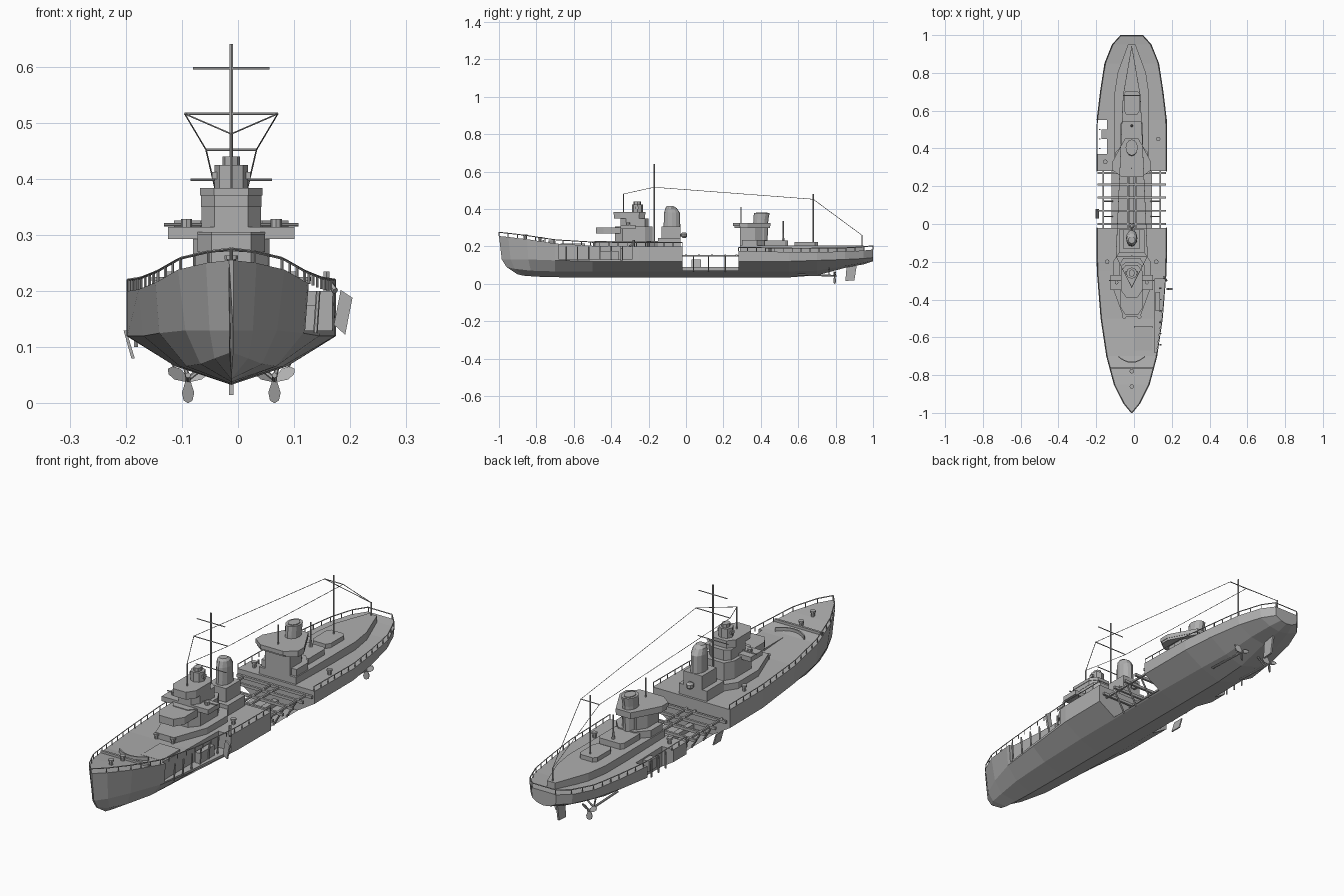
import bpy, bmesh, math
from mathutils import Vector, Matrix

if bpy.data.objects.get("Cube"):
    bpy.data.objects.remove(bpy.data.objects["Cube"])

CX = -0.012  # ship centreline
GREY = (0.43, 0.43, 0.43, 1)
mat = bpy.data.materials.new("ship grey")
mat.use_nodes = True
mat.diffuse_color = GREY
mat.node_tree.nodes["Principled BSDF"].inputs["Base Color"].default_value = GREY


def finish(name, bm):
    bmesh.ops.recalc_face_normals(bm, faces=bm.faces)
    mesh = bpy.data.meshes.new(name)
    bm.to_mesh(mesh)
    bm.free()
    mesh.materials.append(mat)
    ob = bpy.data.objects.new(name, mesh)
    ob.location.x = CX
    bpy.context.collection.objects.link(ob)
    return ob


def loft(name, rings):
    bm = bmesh.new()
    vs = [[bm.verts.new(p) for p in r] for r in rings]
    n = len(vs[0])
    for a, b in zip(vs, vs[1:]):
        for i in range(n):
            bm.faces.new((a[i], a[(i + 1) % n], b[(i + 1) % n], b[i]))
    bm.faces.new(vs[0][::-1])
    bm.faces.new(vs[-1])
    return finish(name, bm)


def house(name, half, z0, z1):
    """Prism from half an outline of (half width, y), mirrored across the centreline."""
    ring = half + [(-x, y) for x, y in reversed(half)]
    return loft(name, [[(x, y, z) for x, y in ring] for z in (z0, z1)])


def box(name, x0, x1, y0, y1, z0, z1):
    ring = [(x0, y0), (x1, y0), (x1, y1), (x0, y1)]
    return loft(name, [[(x, y, z) for x, y in ring] for z in (z0, z1)])


def oval(name, levels, n=12):
    """Stack of ellipses: (x, y, z, x radius, y radius)."""
    turn = [2 * math.pi * i / n for i in range(n)]
    return loft(name, [[(x + a * math.cos(t), y + b * math.sin(t), z) for t in turn]
                       for x, y, z, a, b in levels])


def rods(name, segments, r, sides=6):
    bm = bmesh.new()
    for p, q in segments:
        p, q = Vector(p), Vector(q)
        d = q - p
        m = Matrix.Translation((p + q) / 2) @ d.to_track_quat('Z', 'Y').to_matrix().to_4x4()
        bmesh.ops.create_cone(bm, cap_ends=True, segments=sides, radius1=r, radius2=r,
                              depth=d.length, matrix=m)
    return finish(name, bm)


def chain(pts):
    return list(zip(pts, pts[1:]))


# Hull lines, one value per station from bow to stern
ys = [-1, -.95, -.85, -.7, -.5, -.25, -.02, .28, .55, .7, .85, .95, 1]
top_w = [.004, .045, .095, .135, .165, .185, .187, .187, .186, .168, .145, .105, .06]
top_z = [.255, .25, .238, .215, .203, .2, .2, .175, .17, .17, .172, .178, .183]
knuckle_z = [.13, .13, .13, .125, .12, .12, .12, .12, .12, .125, .13, .135, .14]
bilge_w = [.003, .03, .055, .08, .092, .1, .1, .1, .095, .085, .07, .05, .03]
bilge_z = [.09, .08, .07, .066, .066, .066, .066, .066, .066, .07, .095, .112, .125]
keel_z = [.05, .043, .038, .035, .033, .033, .033, .033, .034, .045, .085, .104, .12]


def rake(y, start):
    return y if y > -.7 else -.7 + (y + .7) * (-.7 - start) / .3


rings = []
for y, w, z, kz, bw, bz, z0 in zip(ys, top_w, top_z, knuckle_z, bilge_w, bilge_z, keel_z):
    kw = w * (.86 if y < -.8 else .95 if y < -.4 or y > .8 else 1)
    right = [(bw, rake(y, -.96), bz), (kw, rake(y, -.985), kz), (w, y, z)]
    rings.append([(0, rake(y, -.9), z0)] + right + [(-x, v, u) for x, v, u in right[::-1]])
hull = loft("hull", rings)

# Cut the well deck and the two side recesses
cuts = [box("cutter", -.4, .4, -.02, .28, .07, .5),
        box("cutter", .12, .4, -.68, -.29, .13, .5),
        box("cutter", -.4, -.13, .37, .55, .085, .5)]
for c in cuts:
    c.hide_render = True
    mod = hull.modifiers.new("cut", 'BOOLEAN')
    mod.operation, mod.solver, mod.object = 'DIFFERENCE', 'EXACT', c
bpy.context.view_layer.update()
cut_mesh = bpy.data.meshes.new_from_object(hull.evaluated_get(bpy.context.evaluated_depsgraph_get()))
hull.modifiers.clear()
hull.data = cut_mesh
for c in cuts:
    bpy.data.objects.remove(c)


def edge(y, table):
    for i in range(len(ys) - 1):
        if y <= ys[i + 1]:
            f = (y - ys[i]) / (ys[i + 1] - ys[i])
            return table[i] + f * (table[i + 1] - table[i])


# Railings along the deck edge
for name, y0, y1, n in (("fore_rail", -1, -.02, 20), ("aft_rail", .28, 1, 15)):
    segs = []
    for s in (-1, 1):
        feet = []
        for i in range(n + 1):
            y = y0 + (y1 - y0) * i / n
            feet.append(Vector((s * (edge(y, top_w) - .003), y, edge(y, top_z))))
        up = Vector((0, 0, .02))
        segs += [(p, p + up) for p in feet] + chain([p + up for p in feet])
    rods(name, segs, .0025, 4)
rods("stern_rail", [((-.057, .998, .203), (.057, .998, .203))], .0025, 4)

# Well deck: cross beams, side beams and posts
for y in (.0, .07, .14, .21, .27):
    box("well_cross_beam", -.182, .182, y - .005, y + .005, .145, .157)
for s in (-1, 1):
    for x in (.02, .15):
        box("well_long_beam", s * x - .004, s * x + .004, -.02, .28, .147, .155)
    rods("well_posts", [((s * .1, y, .066), (s * .15, y, .15)) for y in (.04, .12, .21)], .004)
box("keel_rib", -.012, .012, -.02, .28, .068, .09)

# Recess posts and hanging side plates
rods("fore_recess_posts", [((.15, -.64 + .06 * i, .125), (.155, -.64 + .06 * i, .2)) for i in range(6)], .004)
rods("aft_recess_posts", [((-.17, y, .1), (-.17, y, .172)) for y in (.4, .45, .5)], .004)
box("fore_recess_locker", .125, .15, -.46, -.36, .13, .175)
box("aft_recess_locker", -.16, -.13, .45, .5, .12, .165)
loft("left_side_plate", [[(.183, y, .14), (.203, y, .122), (.216, y, .188), (.195, y, .202)] for y in (-.35, -.34)])
loft("right_side_plate", [[(-.192, y, .13), (-.187, y, .13), (-.172, y, .08), (-.178, y, .08)] for y in (.03, .08)])
rods("left_davit", [((.17, -.28, .19), (.17, -.28, .235)), ((.17, -.28, .22), (.185, -.3, .2))], .006)

# Foredeck fittings
oval_pts = [(-.07 + .014 * i, -.735 + .03 * ((i - 5) / 5) ** 2) for i in range(11)]
loft("breakwater", [[(x, y, .2), (x, y + .006, .2), (x, y + .006, .232), (x, y, .232)] for x, y in oval_pts])
box("foredeck_step", -.115, .115, -.768, -.758, .215, .235)
box("foredeck_hatch", .012, .11, -.67, -.54, .2, .214)
for x, y, z in ((0, -.86, .238), (0, -.78, .225), (-.04, -.49, .2), (.04, -.49, .2),
                (-.13, -.2, .2), (.13, -.2, .2), (-.14, .33, .174), (.14, .45, .17)):
    oval("bollard", [(x, y, z - .01, .008, .008), (x, y, z + .018, .008, .008),
                     (x, y, z + .018, .012, .012), (x, y, z + .025, .012, .012)], 8)

# Bridge
house("bridge_deckhouse", [(.045, -.49), (.1, -.34), (.1, -.2), (.06, -.14)], .195, .228)
house("bridge_lower", [(.035, -.38), (.068, -.34), (.068, -.22), (.045, -.18)], .22, .305)
house("bridge_wing", [(.035, -.48), (.06, -.44), (.06, -.34)], .27, .302)
house("bridge_wing_deck", [(.113, -.35), (.113, -.27)], .293, .314)
house("bridge_middle", [(.03, -.35), (.053, -.32), (.053, -.22), (.03, -.2)], .3, .35)
house("bridge_top", [(.03, -.385), (.054, -.35), (.054, -.25), (.03, -.22)], .35, .37)
house("bridge_parapet", [(.031, -.388), (.056, -.352), (.056, -.248), (.031, -.217)], .37, .384)
oval("director", [(0, -.26, .38, .03, .03), (0, -.26, .425, .03, .03)], 8)
oval("director_cap", [(0, -.26, .42, .016, .02), (0, -.26, .44, .016, .02)], 8)
box("director_arms", -.034, .034, -.27, -.25, .4, .412)
rods("range_beam", [((-.12, -.3, .318), (.12, -.3, .318))], .003)
for s in (-1, 1):
    oval("wing_lamp", [(s * .08, -.31, .31, .01, .01), (s * .08, -.31, .328, .01, .01)], 8)

# Forward funnel on its casing
house("fore_funnel_casing", [(.068, -.15), (.068, -.03)], .195, .245)
house("fore_funnel_trunk", [(.045, -.13), (.045, -.03)], .24, .305)
oval("fore_funnel", [(0, -.075, .3, .03, .045), (0, -.075, .38, .03, .042),
                     (0, -.08, .405, .027, .03), (0, -.085, .415, .018, .018)])
oval("searchlight", [(0, -.01, .245, .008, .008), (0, -.01, .253, .016, .016),
                     (0, -.01, .267, .016, .016), (0, -.01, .275, .008, .008)], 8)
rods("searchlight_bracket", [((0, -.04, .26), (0, -.01, .26))], .006)

# Aft superstructure
house("aft_long_house", [(.09, .29), (.09, .7), (.075, .8), (.02, .95)], .165, .205)
house("aft_tower", [(.06, .29), (.06, .37), (.035, .41)], .2, .3)
house("aft_tower_base", [(.085, .3), (.085, .38), (.04, .43)], .2, .235)
house("aft_platform", [(.06, .26), (.1, .29), (.1, .33), (.035, .45)], .298, .308)
house("aft_platform_rim", [(.055, .25), (.102, .285), (.102, .33), (.036, .452)], .308, .326)
oval("aft_funnel", [(0, .395, .2, .03, .04), (0, .4, .34, .03, .04), (0, .405, .378, .032, .042)])
oval("aft_funnel_mouth", [(0, .405, .375, .022, .03), (0, .405, .381, .022, .03)])
house("aft_deckhouse", [(.06, .42), (.06, .53), (.05, .545)], .2, .23)
house("stern_deckhouse", [(.03, .58), (.042, .6), (.042, .69), (.03, .705)], .2, .224)

# Masts, yards and aerial wires
rods("masts", [((0, -.17, .2), (0, -.17, .64)), ((0, .68, .2), (0, .68, .48))], .0035)
rods("poles", [((0, -.335, .3), (0, -.335, .48)), ((0, .94, .17), (0, .94, .262)),
               ((0, .295, .3), (0, .295, .41)), ((0, .52, .22), (0, .52, .335))], .003)
oval("aft_pole_foot", [(0, .52, .22, .009, .009), (0, .52, .27, .003, .003)], 6)
rods("yards", [((-w, y, z), (w, y, z)) for w, y, z in
               ((.068, -.17, .597), (.083, -.17, .516), (.073, -.17, .398), (.045, .68, .452))], .0022)
wires = []
for s in (-1, 1):
    wires += chain([(0, -.335, .48), (s * .083, -.17, .516), (s * .045, .68, .452), (0, .94, .26)])
rods("aerial_wires", wires, .0014, 4)

# Rudder, shafts and propellers
loft("rudder", [[(x, .86, .11), (x, .915, .11), (x, .9, .018), (x, .852, .015)] for x in (-.004, .004)])
for s in (-1, 1):
    x = s * .077
    rods("propeller_shaft", [((x, .6, .05), (x, .805, .042))], .005)
    rods("shaft_bracket", [((x, .765, .043), (s * .03, .765, .08)), ((x, .765, .043), (s * .09, .765, .1))], .004)
    for k in range(3):
        a = math.radians(-90 + 120 * k)
        out, side = Vector((math.cos(a), 0, math.sin(a))), Vector((-math.sin(a), .5, math.cos(a)))
        hub = Vector((x, .795, .041))
        leaf = [(0, -.004), (.022, -.011), (.036, -.008), (.041, 0), (.036, .008), (.022, .011), (0, .004)]
        loft("propeller_blade", [[hub + out * u + side * v + Vector((0, d, 0)) for u, v in leaf]
                                 for d in (-.0015, .0015)])
